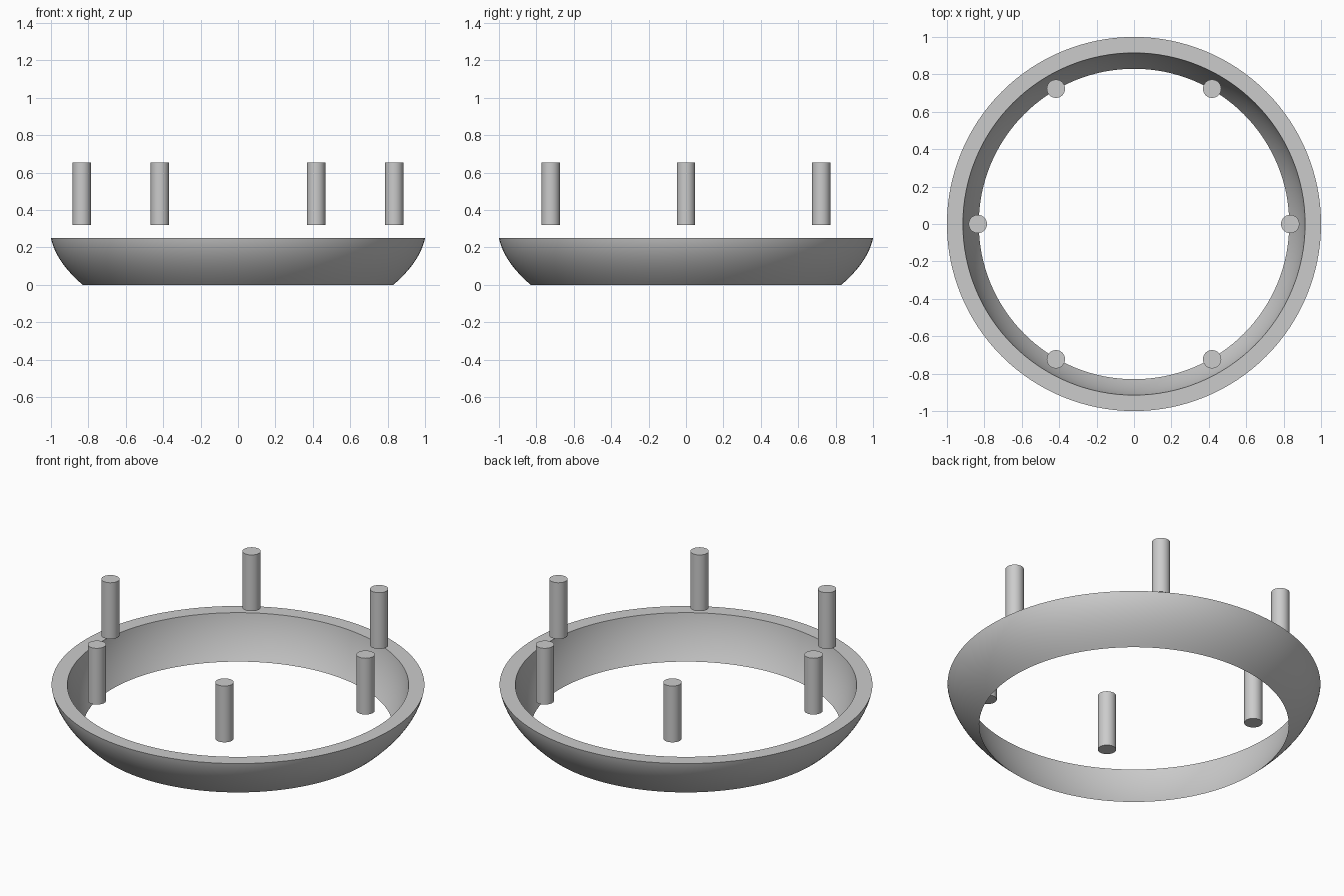
import bpy
import bmesh
import math

cube = bpy.data.objects.get("Cube")
if cube:
    bpy.data.objects.remove(cube, do_unlink=True)

grey = bpy.data.materials.new("plain grey")
grey.use_nodes = True
color = (0.6, 0.6, 0.6, 1)
grey.diffuse_color = color
grey.node_tree.nodes["Principled BSDF"].inputs["Base Color"].default_value = color

RIM_Z = 0.25
FOOT_RADIUS = 0.83
STEPS = 16
SEGMENTS = 128


def finish(obj):
    obj.data.materials.append(grey)
    bpy.ops.object.select_all(action='DESELECT')
    bpy.context.view_layer.objects.active = obj
    obj.select_set(True)
    bpy.ops.object.shade_smooth_by_angle(angle=math.radians(35))


def wall(middle, top):
    """Curved wall from the foot to the rim, through a radius at half height."""
    points = []
    for i in range(STEPS + 1):
        t = i / STEPS
        control = 2 * middle - (FOOT_RADIUS + top) / 2
        r = (1 - t) ** 2 * FOOT_RADIUS + 2 * t * (1 - t) * control + t * t * top
        points.append((r, t * RIM_Z))
    return points


# Open bowl ring: outer wall up, flat rim, inner wall down to the sharp foot
profile = wall(0.945, 1.0) + wall(0.885, 0.915)[:0:-1]
bm = bmesh.new()
rings = []
for s in range(SEGMENTS):
    a = math.tau * s / SEGMENTS
    rings.append([bm.verts.new((r * math.cos(a), r * math.sin(a), z)) for r, z in profile])
for s in range(SEGMENTS):
    here, after = rings[s], rings[(s + 1) % SEGMENTS]
    for i in range(len(profile)):
        j = (i + 1) % len(profile)
        bm.faces.new((here[i], after[i], after[j], here[j]))
bmesh.ops.recalc_face_normals(bm, faces=bm.faces)
mesh = bpy.data.meshes.new("bowl_ring")
bm.to_mesh(mesh)
bm.free()
bowl = bpy.data.objects.new("bowl_ring", mesh)
bpy.context.collection.objects.link(bowl)
finish(bowl)

# Six upright pegs floating above the ring
PEG_BOTTOM, PEG_TOP, PEG_CIRCLE = 0.32, 0.653, 0.835
for k in range(6):
    a = math.tau * k / 6
    bpy.ops.mesh.primitive_cylinder_add(
        vertices=48, radius=0.049, depth=PEG_TOP - PEG_BOTTOM,
        location=(PEG_CIRCLE * math.cos(a), PEG_CIRCLE * math.sin(a), (PEG_TOP + PEG_BOTTOM) / 2))
    peg = bpy.context.object
    peg.name = f"peg_{k + 1}"
    finish(peg)
